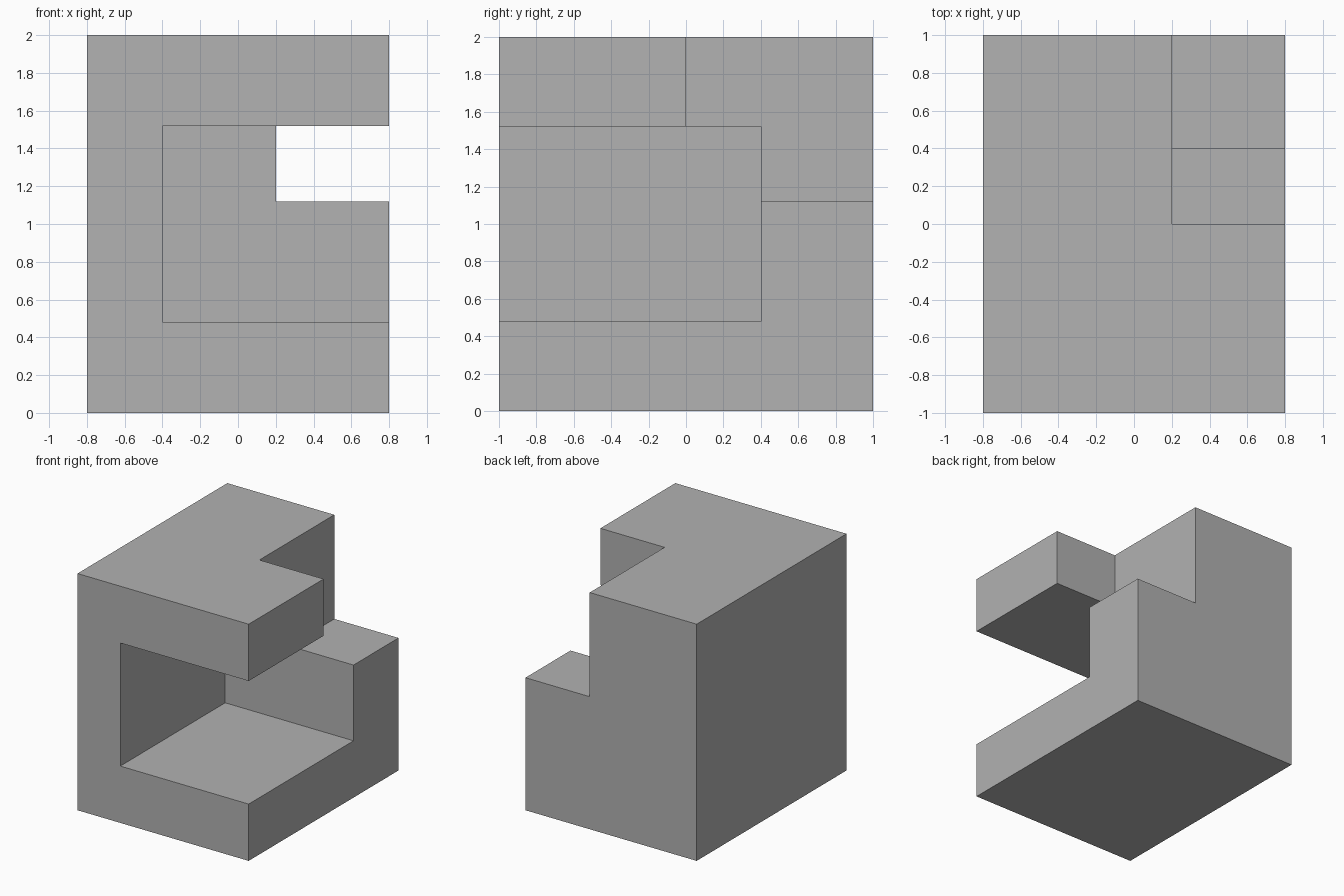
import bpy
from mathutils import Vector

default = bpy.data.objects.get("Cube")
if default:
    bpy.data.objects.remove(default, do_unlink=True)


def box(name, low, high):
    """Axis-aligned box between two corners."""
    low, high = Vector(low), Vector(high)
    bpy.ops.mesh.primitive_cube_add(size=1, location=(low + high) / 2)
    obj = bpy.context.object
    obj.name = name
    obj.scale = high - low
    bpy.ops.object.transform_apply(location=True, rotation=False, scale=True)
    return obj


# Solid block
block = box("notched_block", (-0.8, -1, 0), (0.8, 1, 2))

grey = bpy.data.materials.new("plain grey")
grey.use_nodes = True
colour = (0.445, 0.445, 0.445, 1)
grey.diffuse_color = colour
grey.node_tree.nodes["Principled BSDF"].inputs["Base Color"].default_value = colour
block.data.materials.append(grey)

# Front opening and rear corner step, cutters overshoot the open sides
cutters = [
    box("front_opening_cutter", (-0.4, -1.5, 0.48), (1.5, 0.4, 1.52)),
    box("rear_step_cutter", (0.2, 0, 1.12), (1.4, 1.4, 2.5)),
]
for cutter in cutters:
    cutter.hide_render = True
    cutter.data.materials.append(grey)
    cut = block.modifiers.new(cutter.name, "BOOLEAN")
    cut.operation = "DIFFERENCE"
    cut.solver = "EXACT"
    cut.object = cutter
    bpy.ops.object.select_all(action="DESELECT")
    block.select_set(True)
    bpy.context.view_layer.objects.active = block
    bpy.ops.object.modifier_apply(modifier=cut.name)
    bpy.data.objects.remove(cutter, do_unlink=True)

bpy.ops.object.shade_flat()
